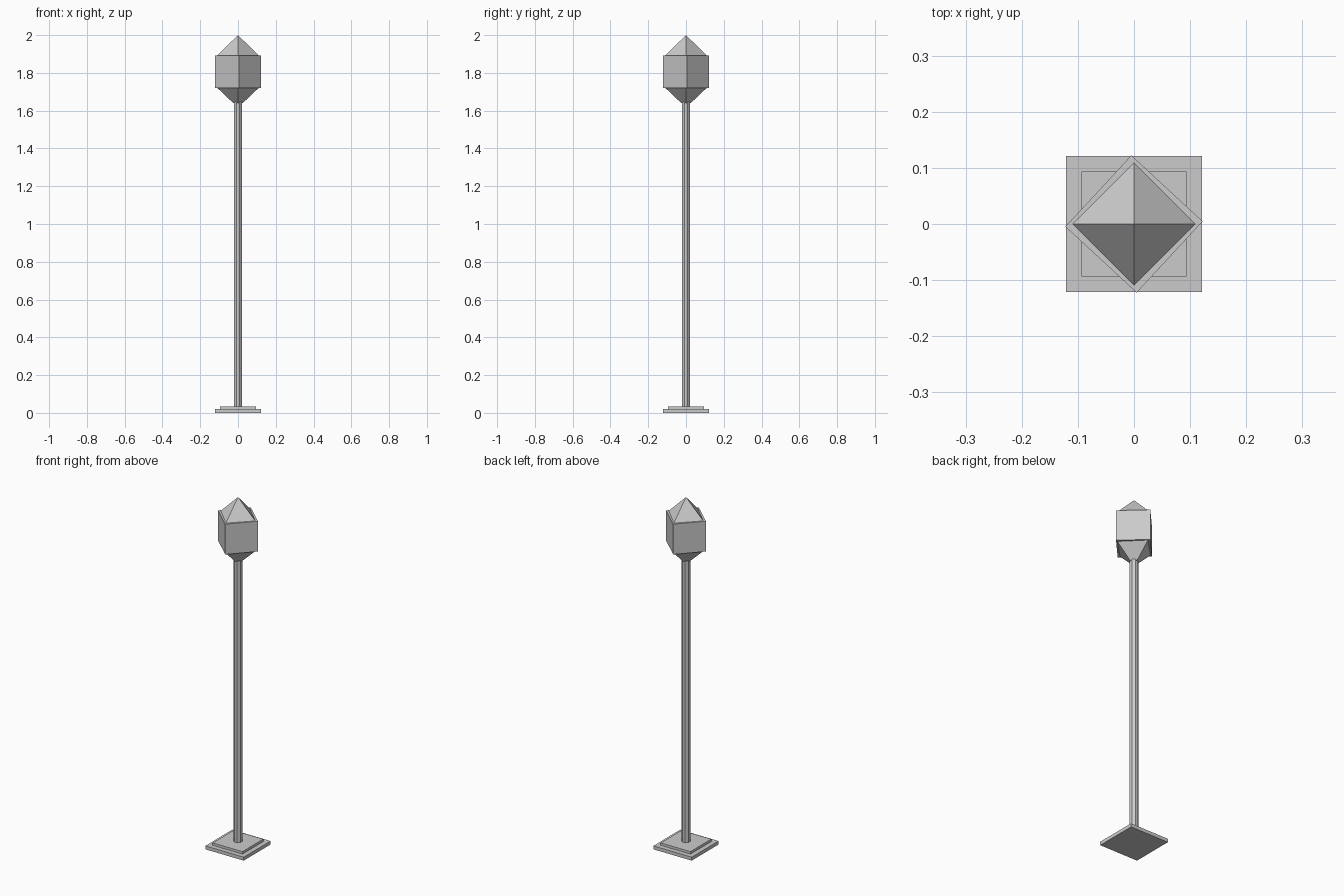
import bpy
from math import radians, sqrt

if "Cube" in bpy.data.objects:
    bpy.data.objects.remove(bpy.data.objects["Cube"])


def prism(name, sides, r1, r2, z0, z1, turn=0.0):
    """Flat-faced prism or cone between two heights; turn in degrees."""
    bpy.ops.mesh.primitive_cone_add(
        vertices=sides, radius1=r1, radius2=r2, depth=z1 - z0,
        location=(0, 0, (z0 + z1) / 2), rotation=(0, 0, radians(turn)))
    obj = bpy.context.object
    obj.name = name
    return obj


def square(name, half, z0, z1):
    r = half * sqrt(2)
    return prism(name, 4, r, r, z0, z1, 45)


# Stepped foot
square("base_plate", 0.121, 0.0, 0.02)
square("base_step", 0.094, 0.02, 0.034)

# Post
prism("post", 8, 0.023, 0.023, 0.034, 1.65, 22.5)

# Lantern head: funnel, slightly twisted box, pyramid roof
prism("lantern_funnel", 4, 0.025, 0.109, 1.64, 1.72)
prism("lantern_box", 4, 0.1225, 0.1225, 1.72, 1.893, 2.2)
prism("lantern_roof", 4, 0.109, 0.0, 1.893, 2.0)
